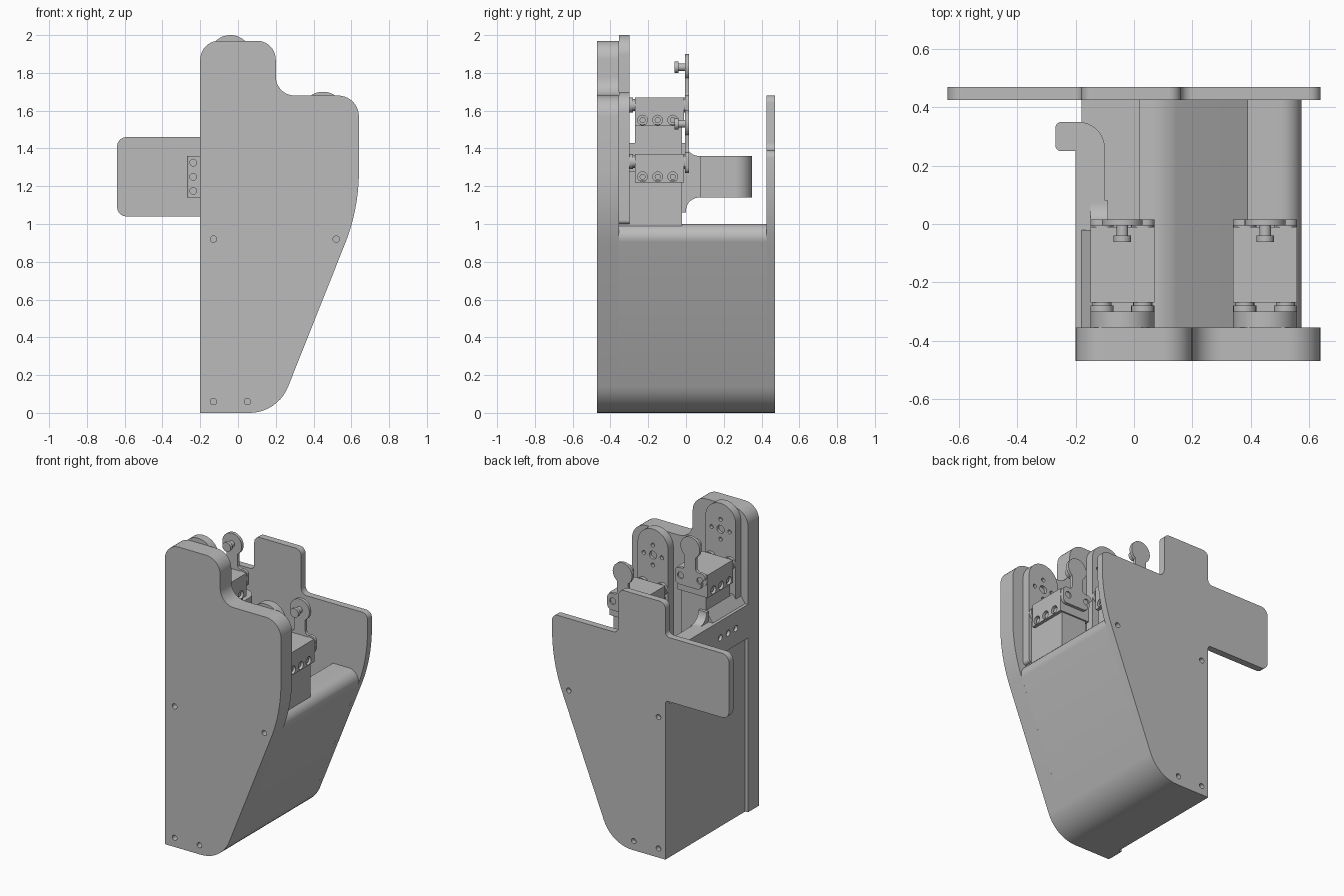
import bpy, bmesh, math
from mathutils import Vector, Matrix

old = bpy.data.objects.get("Cube")
if old:
    bpy.data.objects.remove(old, do_unlink=True)

grey = bpy.data.materials.new("plain_grey")
grey.use_nodes = True
GREY = (0.5, 0.5, 0.5, 1)
grey.diffuse_color = GREY
grey.node_tree.nodes["Principled BSDF"].inputs["Base Color"].default_value = GREY
parts = []

# Maps (u, v, depth) onto world axes for each extrusion axis
PLACE = {"x": lambda u, v, d: (d, u, v),
         "y": lambda u, v, d: (u, d, v),
         "z": lambda u, v, d: (u, v, d)}


def rounded(points, steps=10):
    """Fillet each (u, v, radius) corner of a closed outline."""
    out = []
    for i, p in enumerate(points):
        r = p[2] if len(p) > 2 else 0
        c = Vector(p[:2])
        if not r:
            out.append(c)
            continue
        a = (Vector(points[i - 1][:2]) - c).normalized()
        b = (Vector(points[(i + 1) % len(points)][:2]) - c).normalized()
        half = a.angle(b) / 2
        centre = c + (a + b).normalized() * (r / math.sin(half))
        start = c + a * (r / math.tan(half)) - centre
        end = c + b * (r / math.tan(half)) - centre
        turn = math.atan2(start.cross(end), start.dot(end))
        for k in range(steps + 1):
            out.append(centre + Matrix.Rotation(turn * k / steps, 2) @ start)
    return out


def prism(name, outline, axis, lo, hi, holes=()):
    """Extrude an outline; holes are (u, v, radius, from, to) bores."""
    bm = bmesh.new()
    low, high = ([bm.verts.new(PLACE[axis](p[0], p[1], d)) for p in outline] for d in (lo, hi))
    bm.faces.new(low)
    bm.faces.new(high)
    n = len(low)
    for i in range(n):
        j = (i + 1) % n
        bm.faces.new((low[i], low[j], high[j], high[i]))
    bmesh.ops.recalc_face_normals(bm, faces=bm.faces)
    mesh = bpy.data.meshes.new(name)
    bm.to_mesh(mesh)
    bm.free()
    mesh.materials.append(grey)
    obj = bpy.data.objects.new(name, mesh)
    bpy.context.collection.objects.link(obj)
    parts.append(obj)
    if holes:
        bore(obj, axis, holes)
    return obj


def bore(obj, axis, holes):
    cutters = []
    for u, v, r, a, b in holes:
        cutter = prism("hole_cutter", circle(u, v, r, 16), axis, a, b)
        cutter.hide_render = True
        parts.remove(cutter)
        cutters.append(cutter)
        mod = obj.modifiers.new("hole", "BOOLEAN")
        mod.operation, mod.object, mod.solver = "DIFFERENCE", cutter, "EXACT"
    graph = bpy.context.evaluated_depsgraph_get()
    mesh = bpy.data.meshes.new_from_object(obj.evaluated_get(graph))
    obj.modifiers.clear()
    obj.data = mesh
    for cutter in cutters:
        bpy.data.objects.remove(cutter, do_unlink=True)


def circle(u, v, r, n=24):
    return [(u + r * math.cos(math.tau * k / n), v + r * math.sin(math.tau * k / n)) for k in range(n)]


def rect(u0, u1, v0, v1, r=0):
    return rounded([(u0, v0, r), (u1, v0, r), (u1, v1, r), (u0, v1, r)], 5)


# Side plates with four screw holes each
SCREWS = [(-0.13, 0.06), (0.05, 0.06), (-0.13, 0.92), (0.52, 0.92)]


def screw_holes(a, b):
    return [(x, z, 0.017, a, b) for x, z in SCREWS]


prism("front_plate", rounded([
    (-0.2, 0), (0.21, 0, 0.22), (0.64, 1.08, 1.03), (0.64, 1.68, 0.11),
    (0.2, 1.68, 0.1), (0.2, 1.97, 0.1), (-0.2, 1.97, 0.1)]),
    "y", -0.47, -0.355, screw_holes(-0.5, -0.39))
prism("back_plate", rounded([
    (-0.18, 0), (0.21, 0, 0.22), (0.64, 1.08, 1.03), (0.64, 1.39, 0.04),
    (0.16, 1.39, 0.04), (0.16, 1.68, 0.04), (-0.18, 1.68, 0.04), (-0.18, 1.46, 0.03),
    (-0.64, 1.46, 0.05), (-0.64, 1.04, 0.05), (-0.18, 1.04, 0.02)]),
    "y", 0.425, 0.47, screw_holes(0.44, 0.5))

# Hollow body between the plates
prism("trough_body", rounded([
    (-0.18, 0), (0.21, 0, 0.22), (0.608, 1.0, 0.07), (0.39, 1.0),
    (0.112, 0.3, 0.13), (0.02, 0.3), (0.02, 1.0), (-0.18, 1.0)]), "y", -0.355, 0.425)

# Posts carrying the servos
SLOTS = (-0.23, -0.15, -0.07)
prism("tall_post", [(-0.18, 1.0), (-0.18, 1.36), (-0.13, 1.43), (-0.13, 1.53), (0.05, 1.53), (0.05, 1.0)],
      "y", -0.27, -0.02)
prism("tall_post_foot", [(-0.18, 1.0), (-0.18, 1.36), (-0.13, 1.43), (0.05, 1.43), (0.05, 1.0)],
      "y", -0.355, -0.27)
prism("short_post", rect(0.36, 0.54, 0.9, 1.23), "y", -0.27, -0.02)
prism("short_post_foot", rect(0.36, 0.54, 0.9, 1.28), "y", -0.355, -0.27)

# Hooked side arm with its flared root
arm = prism("side_arm", rounded([
    (-0.2, -0.355), (-0.2, 0.25), (-0.27, 0.25, 0.02), (-0.27, 0.35, 0.02),
    (-0.1, 0.35, 0.09), (-0.1, -0.355)]), "z", 1.14, 1.36)
bore(arm, "x", [(y, 1.25, 0.02, -0.25, -0.17) for y in SLOTS])
bore(arm, "y", [(-0.237, z, 0.018, 0.2, 0.4) for z in (1.175, 1.25, 1.325)])
prism("arm_root", rounded([
    (-0.02, 1.06), (0.0, 1.06), (0.0, 1.14, 0.07), (0.08, 1.14),
    (0.08, 1.36), (0.0, 1.36, 0.07), (0.0, 1.43), (-0.02, 1.43)]), "x", -0.15, -0.09)


def joint(side, cx, cz):
    """One servo with its horn plate, idler plate and bolts around an axis."""
    prism(side + "_servo", rect(-0.27, -0.01, cz - 0.31, cz - 0.16), "x", cx - 0.11, cx + 0.11,
          [(y, cz - 0.28, 0.026, a, b) for y in SLOTS
           for a, b in ((cx + 0.08, cx + 0.2), (cx - 0.2, cx - 0.08))])
    for y in SLOTS:
        prism(side + "_servo_screw", circle(y, cz - 0.28, 0.016, 12), "x", cx - 0.1, cx + 0.1)
    dots = [(cx, cz, 0.026, -0.32, -0.25)]
    dots += [(cx + 0.065 * dx, cz + 0.065 * dz, 0.013, -0.32, -0.25)
             for dx, dz in ((1, 0), (-1, 0), (0, 1), (0, -1))]
    prism(side + "_horn_plate", rounded([
        (cx - 0.11, cz - 0.53, 0.02), (cx + 0.11, cz - 0.53, 0.02),
        (cx + 0.11, cz + 0.17, 0.109), (cx - 0.11, cz + 0.17, 0.109)], 16),
        "y", -0.355, -0.3, dots)
    # Idler plate: wide foot, narrow neck, round head
    neck = rounded([(-0.11, -0.26, 0.03), (0.11, -0.26, 0.03), (0.11, -0.15, 0.03),
                    (0.04, -0.15, 0.02), (0.04, -0.058)], 5)
    head = [(0.07 * math.cos(math.radians(t)), 0.07 * math.sin(math.radians(t)))
            for t in range(-50, 231, 10)]
    tail = rounded([(-0.04, -0.058), (-0.04, -0.15, 0.02), (-0.11, -0.15, 0.03), (-0.11, -0.26)], 5)
    outline = [(cx + u, cz + v) for u, v in neck + head + tail[:-1]]
    prism(side + "_idler_plate", outline, "y", -0.005, 0.015,
          [(cx + s * 0.07, cz - 0.2, 0.022, 0.005, 0.05) for s in (-1, 1)])
    prism(side + "_idler_pin", circle(cx, cz, 0.02), "y", -0.045, 0)
    prism(side + "_idler_pin_head", circle(cx, cz, 0.03), "y", -0.062, -0.04)
    for s in (-1, 1):
        bx = cx + s * 0.07
        for y0, y1, r in ((-0.3, -0.28, 0.04), (-0.28, -0.24, 0.033),
                          (-0.025, -0.005, 0.04), (-0.045, -0.025, 0.033)):
            prism(side + "_bolt", circle(bx, cz - 0.2, r, 20), "y", y0, y1)


joint("tall", -0.04, 1.83)
joint("short", 0.45, 1.53)

# Smooth the rounded edges, keep the creases
bpy.ops.object.select_all(action="DESELECT")
for obj in parts:
    obj.select_set(True)
bpy.context.view_layer.objects.active = parts[0]
bpy.ops.object.shade_smooth_by_angle(angle=math.radians(30))
